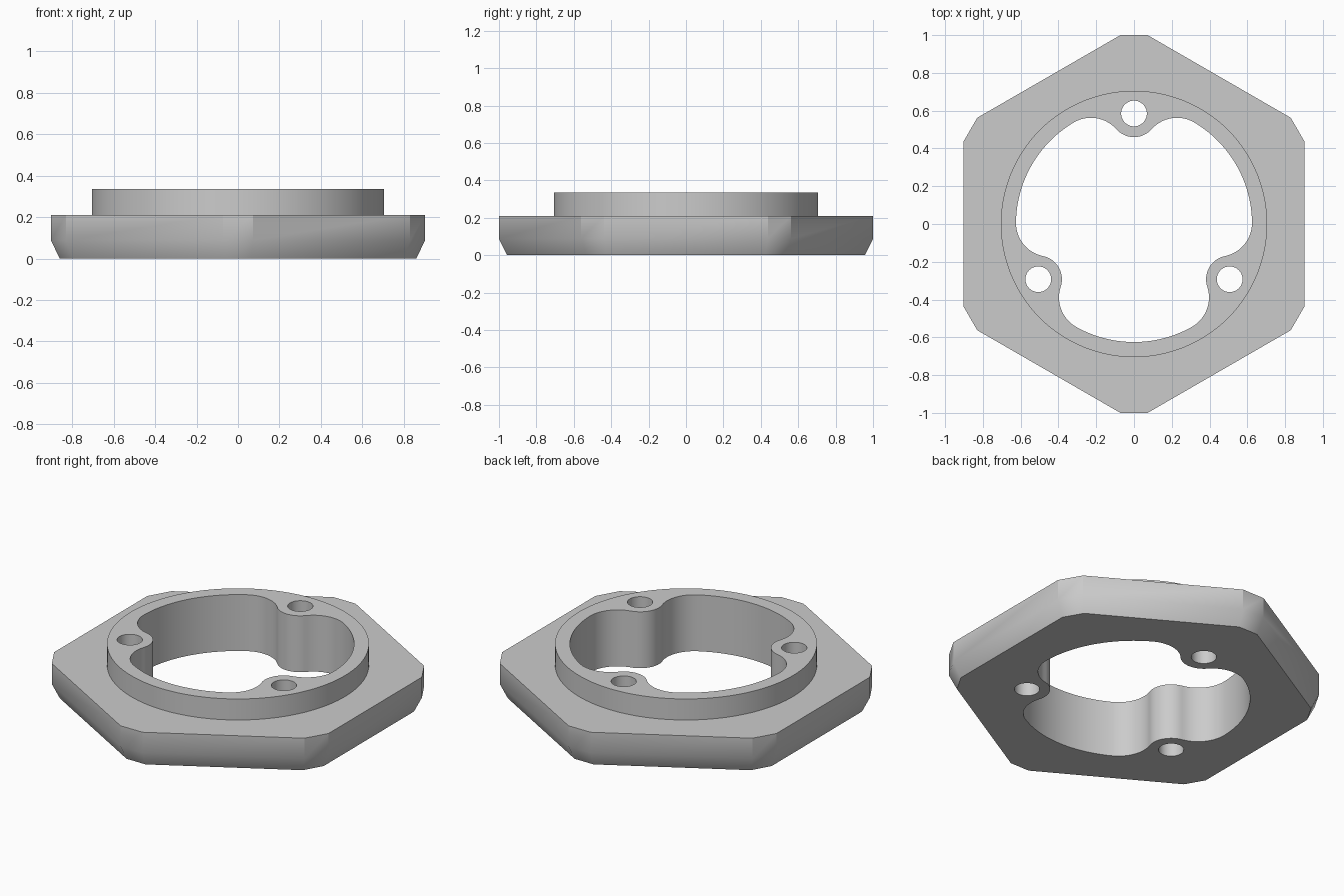
import bpy, bmesh, math
from mathutils import Vector, Matrix

cube = bpy.data.objects.get("Cube")
if cube:
    bpy.data.objects.remove(cube)

grey = bpy.data.materials.new("plain_grey")
grey.use_nodes = True
colour = (0.6, 0.6, 0.6, 1)
grey.diffuse_color = colour
grey.node_tree.nodes["Principled BSDF"].inputs["Base Color"].default_value = colour


def loft(name, rings):
    """Closed solid through matching rings, each given as (points, z)."""
    bm = bmesh.new()
    loops = [[bm.verts.new((x, y, z)) for x, y in pts] for pts, z in rings]
    n = len(loops[0])
    bm.faces.new(loops[0][::-1])
    bm.faces.new(loops[-1])
    for low, high in zip(loops, loops[1:]):
        for i in range(n):
            j = (i + 1) % n
            bm.faces.new((low[i], low[j], high[j], high[i]))
    mesh = bpy.data.meshes.new(name)
    bm.to_mesh(mesh)
    bm.free()
    mesh.materials.append(grey)
    obj = bpy.data.objects.new(name, mesh)
    bpy.context.collection.objects.link(obj)
    return obj


def combine(target, tool, operation):
    mod = target.modifiers.new(tool.name, 'BOOLEAN')
    mod.operation, mod.solver, mod.object = operation, 'EXACT', tool
    bpy.context.view_layer.objects.active = target
    bpy.ops.object.modifier_apply(modifier=mod.name)
    bpy.data.objects.remove(tool)


def arc(centre, radius, start, end, count):
    """Points along an arc, angles in radians, both ends included."""
    return [Vector((centre[0] + radius * math.cos(a), centre[1] + radius * math.sin(a)))
            for a in (start + (end - start) * i / count for i in range(count + 1))]


def circle(centre, radius, count):
    return arc(centre, radius, 0, math.tau, count)[:-1]


def cut_hexagon(side, corner):
    """Hexagon of the given flat distance, its points cut off at corner distance."""
    half = (side - corner * math.cos(math.pi / 6)) / math.sin(math.pi / 6)
    pts = []
    for k in range(6):
        turn = Matrix.Rotation(math.radians(30 + 60 * k), 2)
        pts += [turn @ Vector((corner, -half)), turn @ Vector((corner, half))]
    return pts


# Plate with a chamfered lower edge, and the raised round collar
body = loft("flange_ring", [(cut_hexagon(0.86, 0.957), 0),
                            (cut_hexagon(0.902, 1.0), 0.088),
                            (cut_hexagon(0.902, 1.0), 0.21)])
collar = loft("collar", [(circle((0, 0), 0.705, 128), 0.1),
                         (circle((0, 0), 0.705, 128), 0.335)])
combine(body, collar, 'UNION')

# Three-lobed opening: main circle, blending fillets and boss arcs
MAIN, BOSS, FILLET, PITCH = 0.625, 0.125, 0.18, 0.585
reach, gap = MAIN - FILLET, BOSS + FILLET
fy = (reach ** 2 + PITCH ** 2 - gap ** 2) / (2 * PITCH)
fx = math.sqrt(reach ** 2 - fy ** 2)
main_angle = math.atan2(fy, fx)
boss_angle = math.atan2(fy - PITCH, fx)
half = (arc((0, 0), MAIN, math.pi / 6, main_angle, 12)[:-1]
        + arc((fx, fy), FILLET, main_angle, boss_angle + math.pi, 16)
        + arc((0, PITCH), BOSS, boss_angle, -math.pi / 2, 10)[1:])
mirrored = [Vector((-p.x, p.y)) for p in half[-2:0:-1]]
opening = []
for k in range(3):
    turn = Matrix.Rotation(math.tau * k / 3, 2)
    opening += [turn @ p for p in half + mirrored]
combine(body, loft("opening_cutter", [(opening, -0.1), (opening, 0.5)]), 'DIFFERENCE')

# Bolt holes through the bosses
for k in range(3):
    a = math.pi / 2 + math.tau * k / 3
    ring = circle((PITCH * math.cos(a), PITCH * math.sin(a)), 0.068, 48)
    combine(body, loft("bolt_hole_cutter", [(ring, -0.1), (ring, 0.5)]), 'DIFFERENCE')

# Smooth curved walls, keep crisp edges
bpy.ops.object.select_all(action='DESELECT')
body.select_set(True)
bpy.context.view_layer.objects.active = body
bpy.ops.object.shade_smooth_by_angle(angle=math.radians(28))
